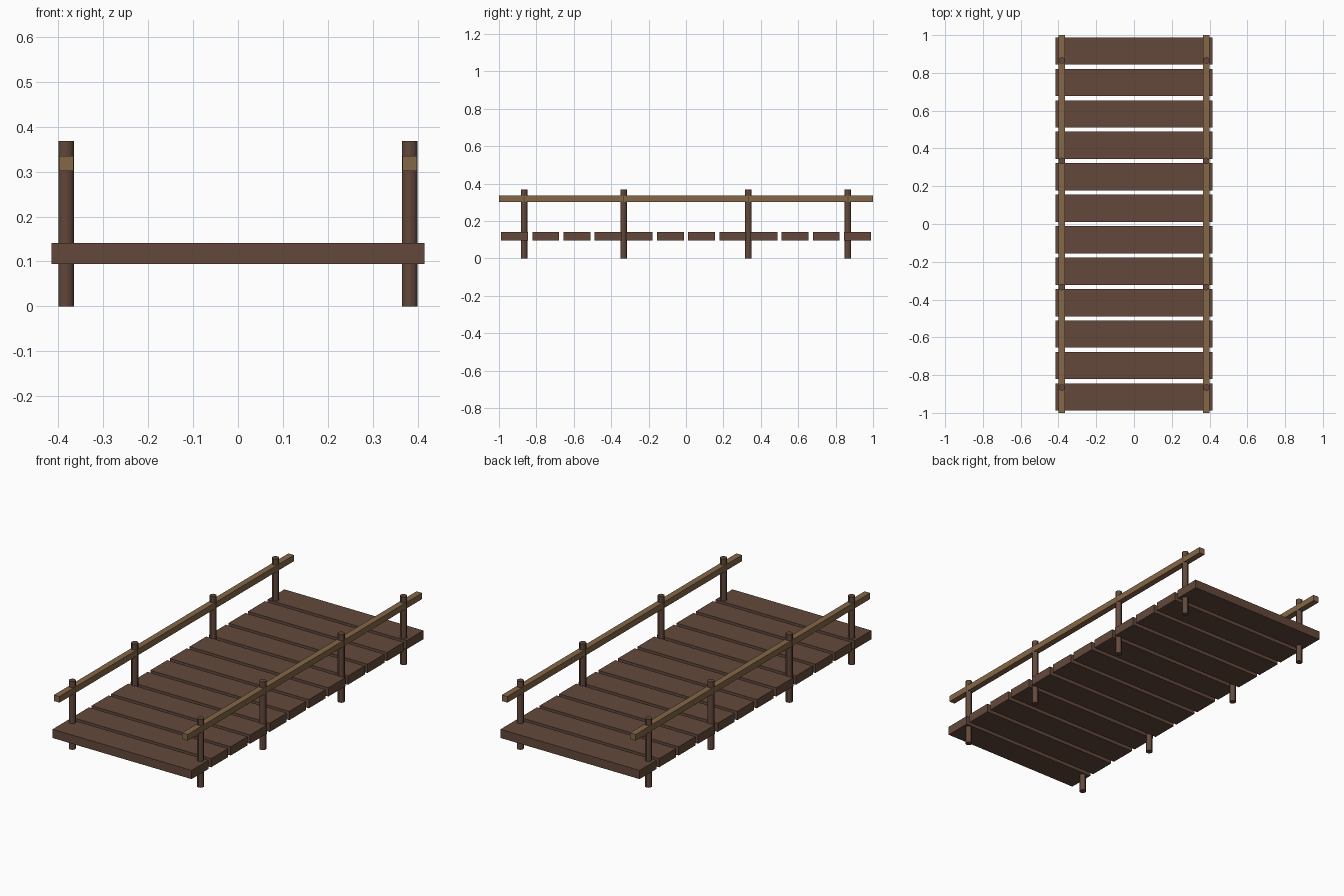
import bpy

if "Cube" in bpy.data.objects:
    bpy.data.objects.remove(bpy.data.objects["Cube"])


def material(name, color):
    m = bpy.data.materials.new(name)
    m.diffuse_color = (*color, 1)
    m.use_nodes = True
    m.node_tree.nodes["Principled BSDF"].inputs["Base Color"].default_value = m.diffuse_color
    return m


dark_wood = material("dark_wood", (0.125, 0.066, 0.044))
light_wood = material("light_wood", (0.235, 0.135, 0.065))


def box(name, center, size, mat):
    bpy.ops.mesh.primitive_cube_add(size=1, location=center)
    ob = bpy.context.object
    ob.name = name
    ob.scale = size
    bpy.ops.object.transform_apply(location=False, rotation=False, scale=True)
    ob.data.materials.append(mat)
    return ob


def post(name, x, y):
    bpy.ops.mesh.primitive_cylinder_add(vertices=12, radius=0.0175, depth=0.368,
                                        location=(x, y, 0.184))
    ob = bpy.context.object
    ob.name = name
    ob.data.materials.append(dark_wood)
    bpy.ops.object.shade_smooth_by_angle()


# deck planks
for i in range(12):
    y = -0.9163 + i * 0.1666
    box(f"plank_{i + 1}", (0, y, 0.1175), (0.83, 0.144, 0.047), dark_wood)

# posts and handrails on both sides
for side, x in (("left", -0.3825), ("right", 0.3825)):
    for i, y in enumerate((-0.866, -0.334, 0.334, 0.866)):
        post(f"{side}_post_{i + 1}", x, y)
    box(f"{side}_handrail", (x, 0, 0.3185), (0.033, 2.0, 0.033), light_wood)
